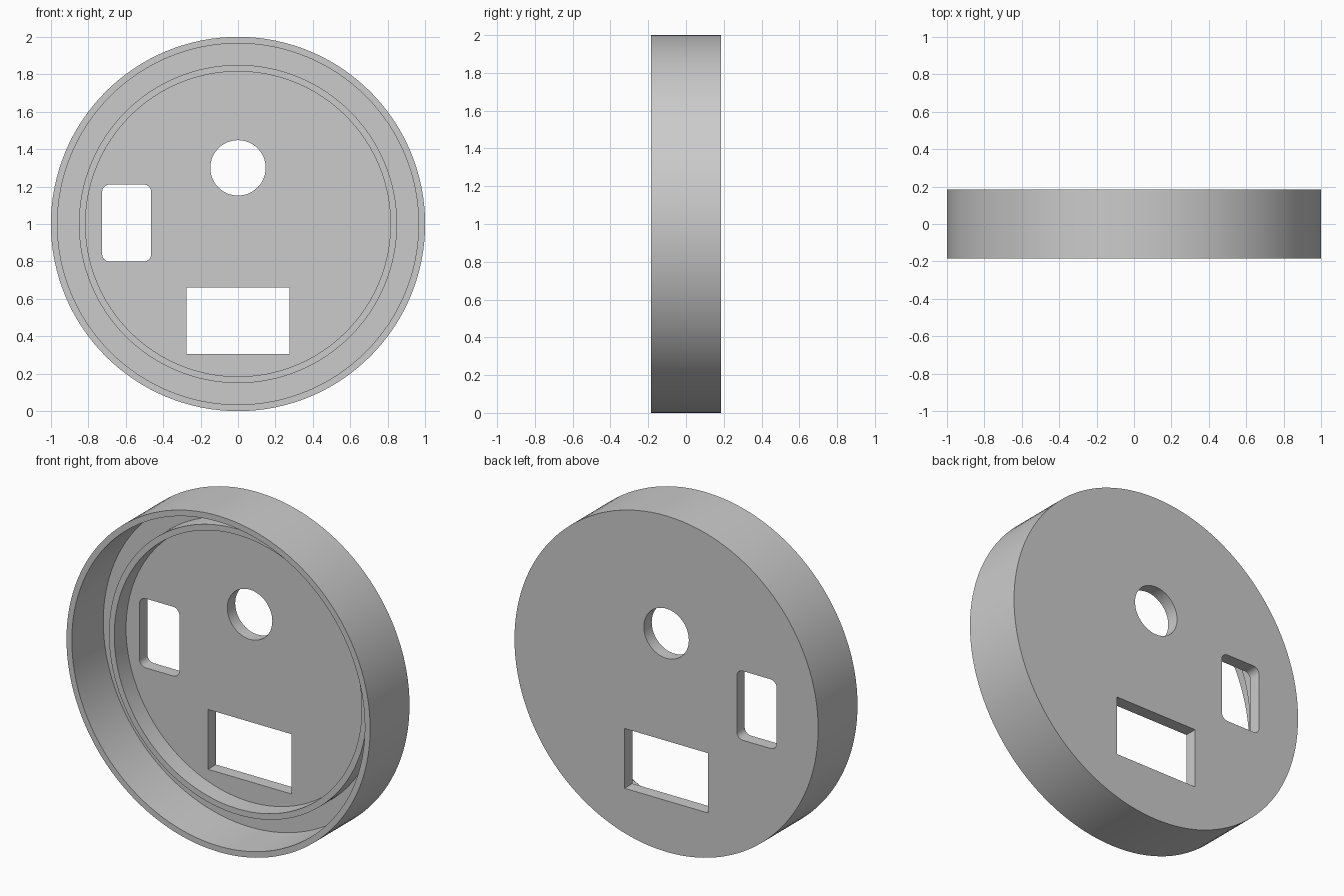
import bpy
import bmesh
from math import cos, sin, pi, radians
from mathutils import Vector

default = bpy.data.objects.get("Cube")
if default:
    bpy.data.objects.remove(default, do_unlink=True)

CENTRE_Z = 1.0
FRONT, BACK = -0.185, 0.185
FLOOR = 0.111      # inner face of the back plate
RING_TOP = 0.0     # front edge of the inner ring
SEGMENTS = 128

grey = bpy.data.materials.new("light grey")
grey.diffuse_color = (0.6, 0.6, 0.6, 1)
grey.use_nodes = True
grey.node_tree.nodes["Principled BSDF"].inputs["Base Color"].default_value = (0.6, 0.6, 0.6, 1)


def make_object(name, bm):
    bmesh.ops.recalc_face_normals(bm, faces=bm.faces)
    mesh = bpy.data.meshes.new(name)
    bm.to_mesh(mesh)
    bm.free()
    mesh.materials.append(grey)
    obj = bpy.data.objects.new(name, mesh)
    bpy.context.collection.objects.link(obj)
    return obj


def lathe(name, profile):
    """Turn a (radius, y) profile around the y axis."""
    bm = bmesh.new()
    verts = [bm.verts.new((r, y, CENTRE_Z)) for r, y in profile]
    edges = [bm.edges.new(pair) for pair in zip(verts, verts[1:])]
    bmesh.ops.spin(bm, geom=verts + edges, cent=(0, 0, CENTRE_Z), axis=(0, 1, 0),
                   angle=2 * pi, steps=SEGMENTS)
    bmesh.ops.remove_doubles(bm, verts=bm.verts, dist=1e-4)
    # Merge the triangle fans at the axis into single flat caps
    axis_verts = [v for v in bm.verts if Vector((v.co.x, v.co.z - CENTRE_Z)).length < 1e-3]
    bmesh.ops.dissolve_verts(bm, verts=axis_verts)
    return make_object(name, bm)


def opening_cutter(name, x, z, half_w, half_h, radius, steps):
    """Prism with rounded corners that passes through the back plate."""
    bm = bmesh.new()
    outline = []
    for i, (sx, sz) in enumerate([(1, 1), (-1, 1), (-1, -1), (1, -1)]):
        for k in range(steps + 1):
            a = (i + k / max(steps, 1)) * pi / 2
            outline.append(bm.verts.new((x + sx * (half_w - radius) + radius * cos(a),
                                         FLOOR - 0.05,
                                         z + sz * (half_h - radius) + radius * sin(a))))
    face = bm.faces.new(outline)
    extruded = bmesh.ops.extrude_face_region(bm, geom=[face])["geom"]
    bmesh.ops.translate(bm, vec=(0, 0.2, 0),
                        verts=[g for g in extruded if isinstance(g, bmesh.types.BMVert)])
    bmesh.ops.remove_doubles(bm, verts=bm.verts, dist=1e-5)
    cutter = make_object(name, bm)
    cutter.hide_render = True
    return cutter


# Shallow round cover: back plate, outer rim and inner ring in one profile
cover = lathe("round_cover", [
    (0, BACK), (1, BACK), (1, FRONT), (0.965, FRONT), (0.965, FLOOR),
    (0.85, FLOOR), (0.85, RING_TOP), (0.815, RING_TOP), (0.815, FLOOR), (0, FLOOR),
])

# Openings in the back plate
cutters = [
    opening_cutter("round_opening", 0, 1.3, 0.148, 0.148, 0.148, 16),
    opening_cutter("rounded_opening", -0.595, 1.005, 0.131, 0.206, 0.04, 6),
    opening_cutter("rectangular_opening", 0, 0.483, 0.275, 0.178, 0, 0),
]

bpy.ops.object.select_all(action="DESELECT")
bpy.context.view_layer.objects.active = cover
cover.select_set(True)
for cutter in cutters:
    cut = cover.modifiers.new(cutter.name, "BOOLEAN")
    cut.operation = "DIFFERENCE"
    cut.solver = "EXACT"
    cut.object = cutter
    bpy.ops.object.modifier_apply(modifier=cut.name)
    bpy.data.objects.remove(cutter, do_unlink=True)

bpy.ops.object.shade_smooth_by_angle(angle=radians(30))
